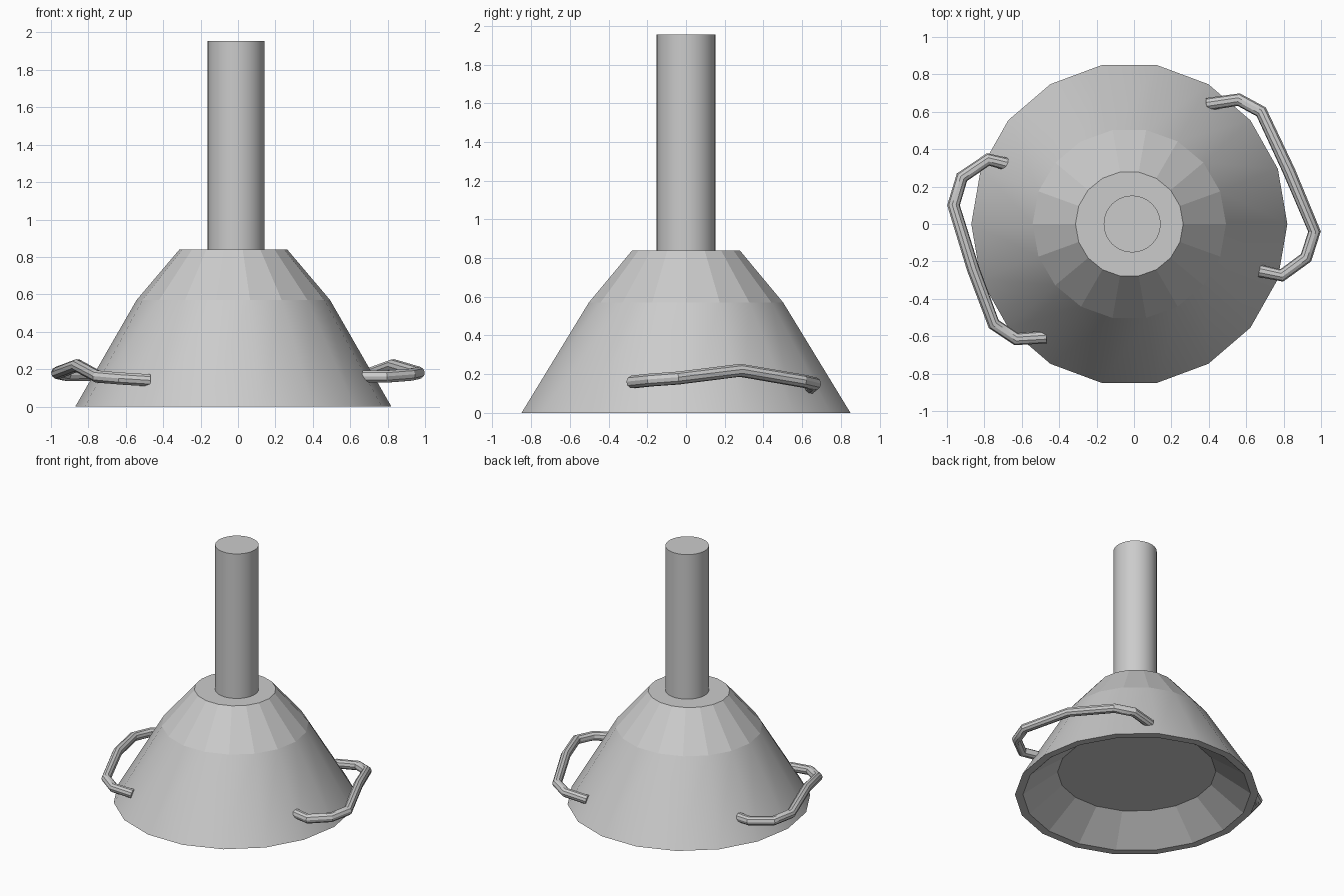
import bpy, bmesh, math

if "Cube" in bpy.data.objects:
    bpy.data.objects.remove(bpy.data.objects["Cube"])

SIDES = 18


def make_object(name, bm):
    mesh = bpy.data.meshes.new(name)
    bm.to_mesh(mesh)
    bm.free()
    obj = bpy.data.objects.new(name, mesh)
    bpy.context.collection.objects.link(obj)
    return obj


# Faceted bell body: hollow underside, flared skirt, sloped shoulder, flat top
# Each profile ring: x radius, y radius, z
profile = [(0.55, 0.56, 0.18), (0.79, 0.805, 0.0), (0.845, 0.863, 0.0),
           (0.517, 0.51, 0.57), (0.288, 0.282, 0.84)]
bm = bmesh.new()
rings = []
for rx, ry, z in profile:
    rings.append([bm.verts.new((-0.025 + rx * math.cos(2 * math.pi * i / SIDES),
                                ry * math.sin(2 * math.pi * i / SIDES), z))
                  for i in range(SIDES)])
for level in range(len(rings) - 1):
    a, b = rings[level], rings[level + 1]
    for i in range(SIDES):
        j = (i + 1) % SIDES
        face = bm.faces.new((a[i], a[j], b[j], b[i]))
        face.smooth = level == 2          # only the skirt is smooth
bm.faces.new(rings[0])
bm.faces.new(rings[-1])
bmesh.ops.recalc_face_normals(bm, faces=bm.faces)
for e in bm.edges:                        # keep ring edges crisp
    if abs(e.verts[0].co.z - e.verts[1].co.z) < 1e-5:
        e.smooth = False
make_object("bell_body", bm)

# Round shaft
bpy.ops.mesh.primitive_cylinder_add(vertices=40, radius=0.152, depth=1.115,
                                    location=(-0.01, 0, 1.3975))
bpy.context.object.name = "shaft"
bpy.ops.object.shade_smooth_by_angle(angle=math.radians(30))


# Bent tube side handles
def handle(name, points, radius=0.034):
    curve = bpy.data.curves.new(name, 'CURVE')
    curve.dimensions = '3D'
    curve.bevel_depth = radius
    curve.bevel_resolution = 3
    curve.use_fill_caps = True
    spline = curve.splines.new('POLY')
    spline.points.add(len(points) - 1)
    for p, co in zip(spline.points, points):
        p.co = (*co, 1)
    obj = bpy.data.objects.new(name, curve)
    bpy.context.collection.objects.link(obj)
    bpy.ops.object.select_all(action='DESELECT')
    obj.select_set(True)
    bpy.context.view_layer.objects.active = obj
    bpy.ops.object.convert(target='MESH')
    bpy.ops.object.shade_smooth_by_angle(angle=math.radians(30))


handle("right_handle", [
    (0.39, 0.64, 0.13), (0.56, 0.665, 0.15), (0.68, 0.60, 0.165),
    (0.83, 0.28, 0.22), (0.965, -0.04, 0.18), (0.92, -0.18, 0.17),
    (0.79, -0.275, 0.16), (0.67, -0.25, 0.16)])
handle("left_handle", [
    (-0.68, 0.32, 0.16), (-0.78, 0.345, 0.17), (-0.92, 0.25, 0.17),
    (-0.965, 0.10, 0.18), (-0.86, -0.24, 0.22), (-0.75, -0.535, 0.16),
    (-0.63, -0.615, 0.15), (-0.47, -0.605, 0.14)])
